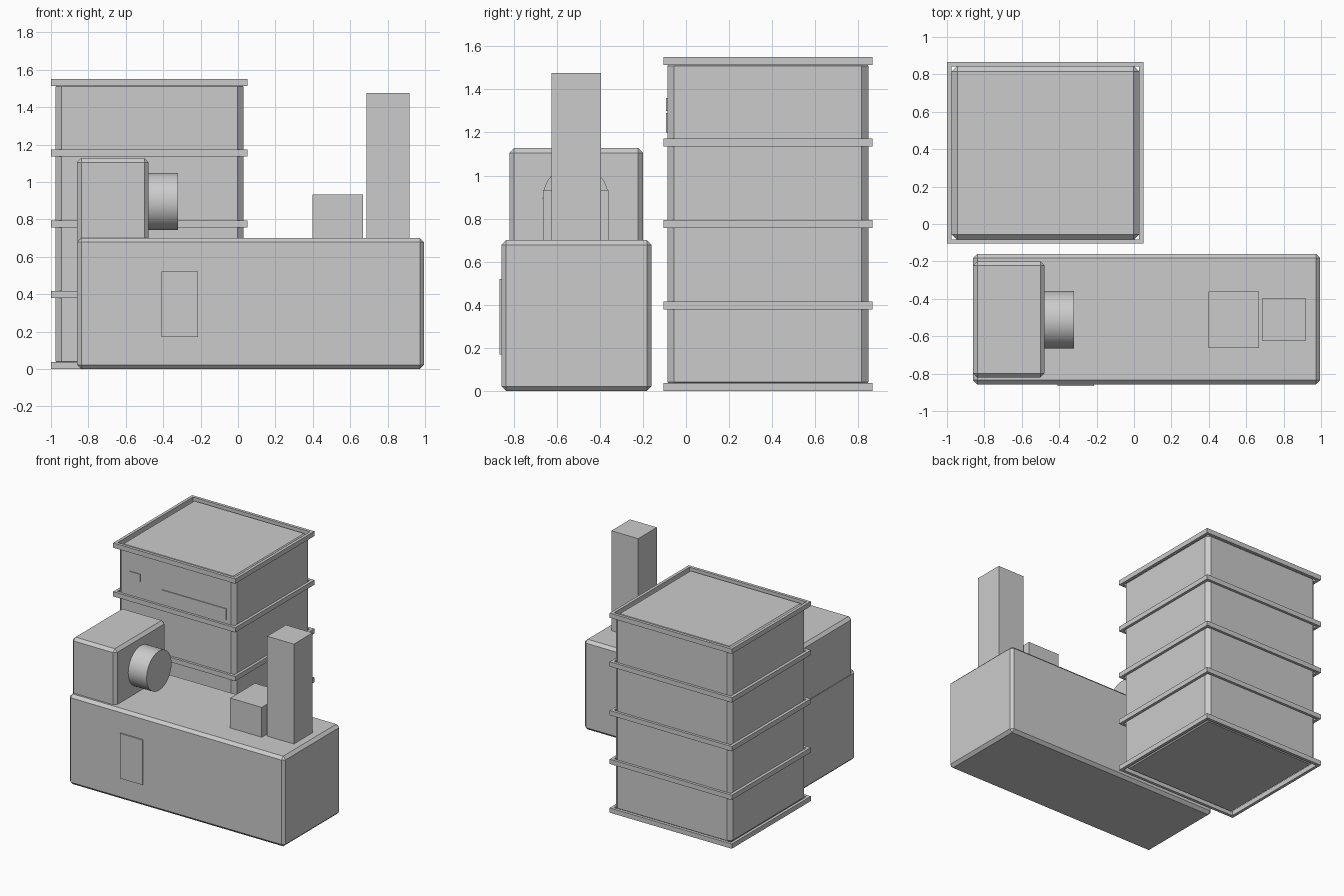
import bpy, bmesh, math

if "Cube" in bpy.data.objects:
    bpy.data.objects.remove(bpy.data.objects["Cube"])

grey = bpy.data.materials.new("plain_grey")
grey.diffuse_color = (0.6, 0.6, 0.6, 1)
grey.use_nodes = True
grey.node_tree.nodes["Principled BSDF"].inputs["Base Color"].default_value = grey.diffuse_color


def finish(name, bm):
    mesh = bpy.data.meshes.new(name)
    bm.to_mesh(mesh)
    bm.free()
    obj = bpy.data.objects.new(name, mesh)
    mesh.materials.append(grey)
    bpy.context.collection.objects.link(obj)
    return obj


def box(name, x, y, z, chamfer=0.0):
    """Box from (min, max) pairs, with optional flat chamfers."""
    bm = bmesh.new()
    bmesh.ops.create_cube(bm, size=1)
    for v in bm.verts:
        for i, (lo, hi) in enumerate((x, y, z)):
            v.co[i] = lo if v.co[i] < 0 else hi
    if chamfer:
        bmesh.ops.bevel(bm, geom=bm.edges[:], offset=chamfer, segments=1,
                        profile=0.5, affect='EDGES')
    return finish(name, bm)


def frame(name, x, y, z, wall):
    """Open rectangular ring around the tower."""
    bm = bmesh.new()
    rings = []
    for inset, h in ((0, z[0]), (0, z[1]), (wall, z[1]), (wall, z[0])):
        x0, x1, y0, y1 = x[0] + inset, x[1] - inset, y[0] + inset, y[1] - inset
        rings.append([bm.verts.new((px, py, h)) for px, py in
                      ((x0, y0), (x1, y0), (x1, y1), (x0, y1))])
    for a, b in zip(rings, rings[1:] + rings[:1]):
        for i in range(4):
            j = (i + 1) % 4
            bm.faces.new((a[i], a[j], b[j], b[i]))
    bmesh.ops.recalc_face_normals(bm, faces=bm.faces[:])
    return finish(name, bm)


# Tower with ledges between the floors
box("tower_body", (-0.976, 0.029), (-0.086, 0.846), (0.01, 1.54), 0.031)
for i in range(5):
    base = i * 0.3785
    frame(f"tower_ledge_{i}", (-1.0, 0.05), (-0.105, 0.866),
          (base, base + 0.037), 0.023)

# Blank sign plates on the tower front
box("small_sign_plate", (-0.87, -0.78), (-0.092, -0.085), (1.30, 1.36))
box("long_sign_plate", (-0.59, -0.04), (-0.092, -0.085), (1.20, 1.29))

# Long base block with a blank front plate
box("base_block", (-0.86, 0.995), (-0.857, -0.16), (0.0, 0.70), 0.022)
box("front_plate", (-0.41, -0.215), (-0.866, -0.857), (0.17, 0.52))

# Upper housing and its round drum
box("housing", (-0.86, -0.478), (-0.82, -0.20), (0.66, 1.127), 0.022)
bpy.ops.mesh.primitive_cylinder_add(vertices=48, radius=0.153, depth=0.18,
                                    location=(-0.41, -0.512, 0.895),
                                    rotation=(0, math.pi / 2, 0))
drum = bpy.context.object
drum.name = "drum"
drum.data.materials.append(grey)
bpy.ops.object.shade_smooth_by_angle(angle=math.radians(30))

# Small block and tall chimney
box("small_block", (0.397, 0.668), (-0.663, -0.36), (0.69, 0.932))
box("chimney", (0.688, 0.918), (-0.625, -0.395), (0.69, 1.476))
